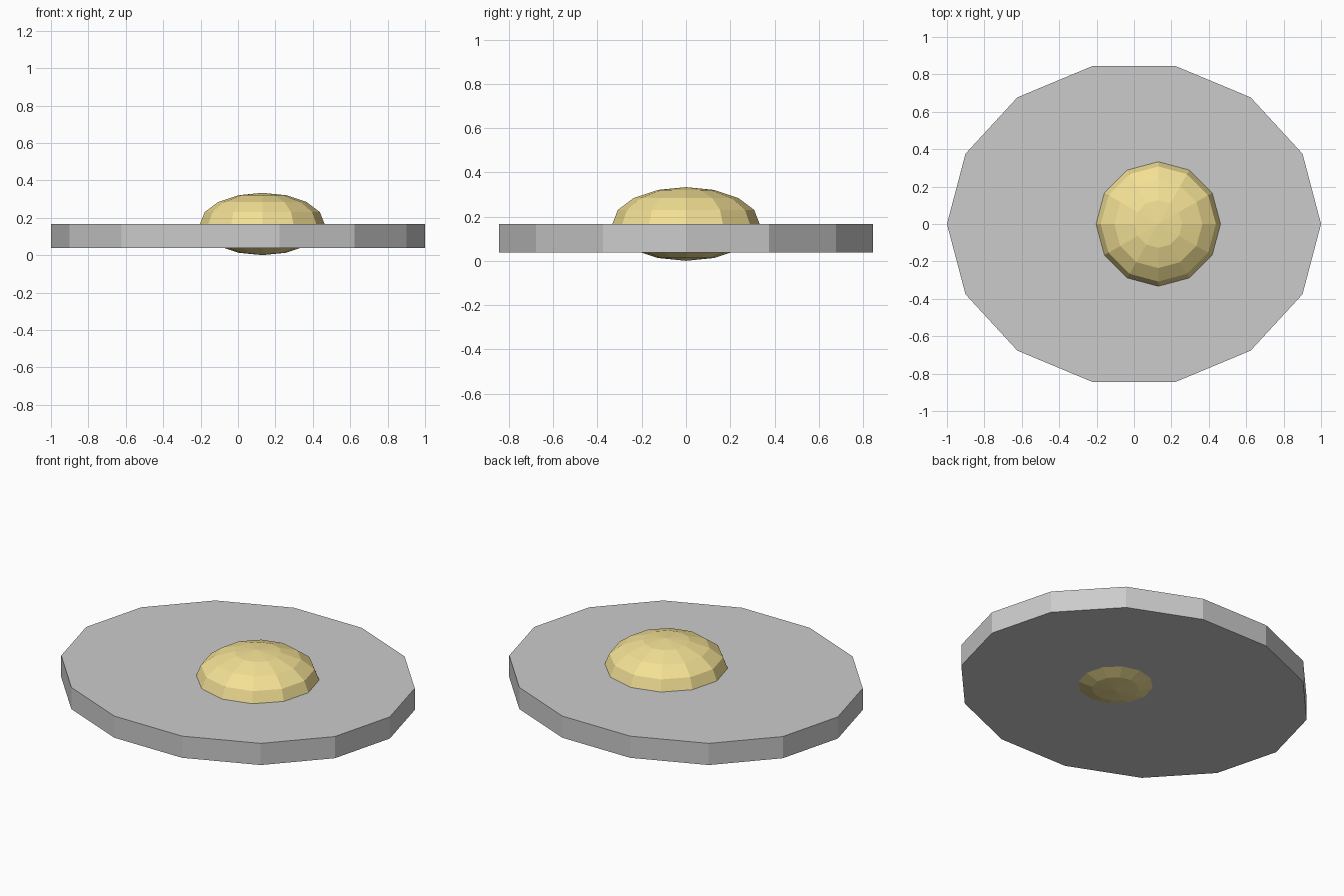
import bpy

if "Cube" in bpy.data.objects:
    bpy.data.objects.remove(bpy.data.objects["Cube"])


def paint(obj, name, color):
    mat = bpy.data.materials.new(name)
    mat.diffuse_color = color
    mat.use_nodes = True
    mat.node_tree.nodes["Principled BSDF"].inputs["Base Color"].default_value = mat.diffuse_color
    obj.data.materials.append(mat)


# Egg white: flat 14-sided oval slab with corners on the x axis
bottom, top = 0.038, 0.167
bpy.ops.mesh.primitive_cylinder_add(vertices=14, radius=1, depth=top - bottom,
                                    location=(0, 0, (top + bottom) / 2))
white = bpy.context.object
white.name = "egg_white"
for v in white.data.vertices:
    # swap axes so a corner points along x, then narrow the depth
    v.co.x, v.co.y = v.co.y, -v.co.x * 0.866

# Yolk: squashed low-poly sphere, set off-centre through the slab
bpy.ops.mesh.primitive_uv_sphere_add(segments=12, ring_count=8, radius=0.333,
                                     location=(0.13, 0, 0.1667))
yolk = bpy.context.object
yolk.name = "yolk"
yolk.scale.z = 0.5
paint(yolk, "yolk_yellow", (0.9, 0.75, 0.3, 1))
